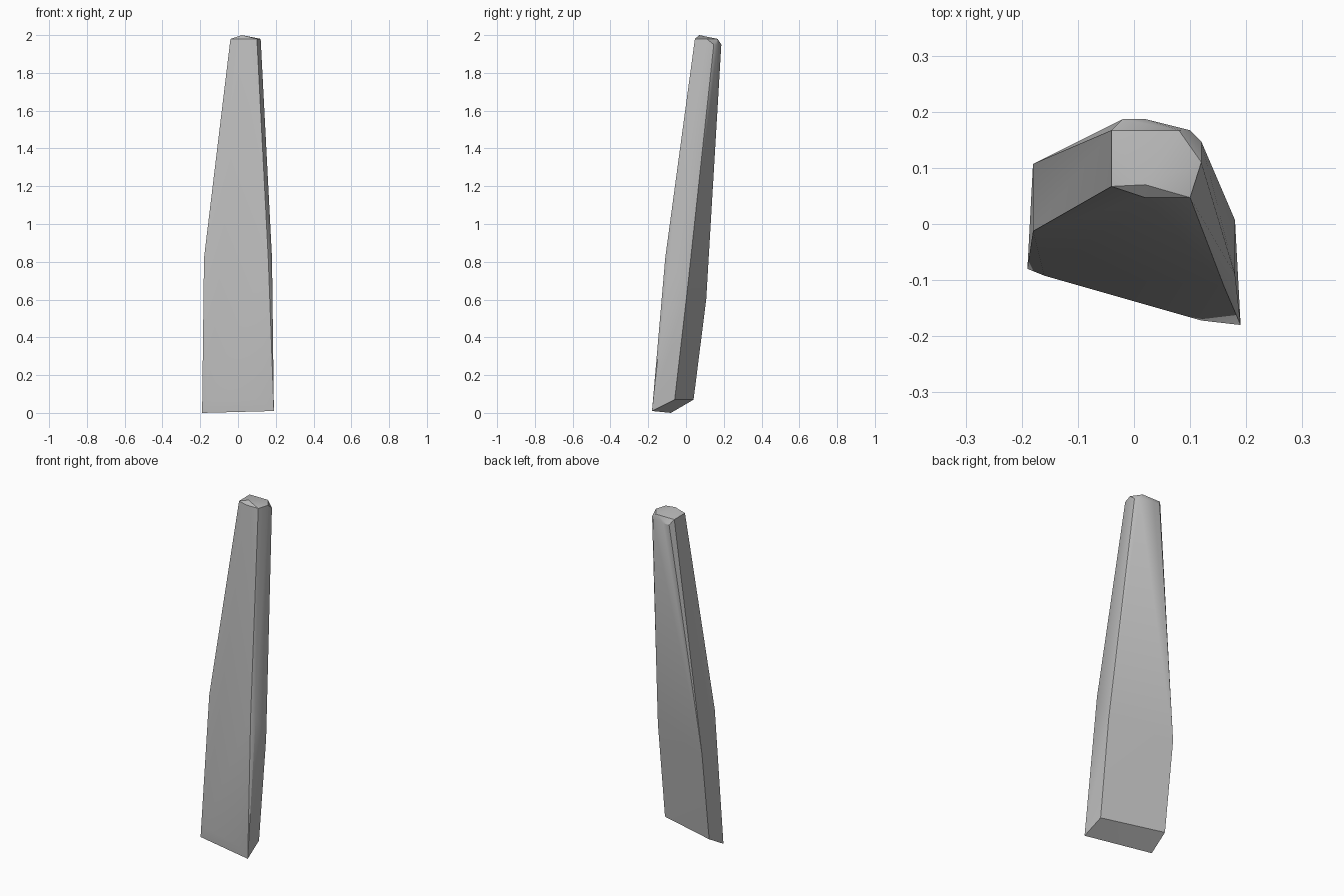
import bpy
import bmesh
import math

cube = bpy.data.objects.get("Cube")
if cube:
    bpy.data.objects.remove(cube, do_unlink=True)

# Stone colour
stone = bpy.data.materials.new("stone grey")
stone.use_nodes = True
grey = (0.5, 0.5, 0.5, 1)
stone.diffuse_color = grey
stone.node_tree.nodes["Principled BSDF"].inputs["Base Color"].default_value = grey

# Slanted foot, with a slightly swollen front edge
foot = [(-0.19, -0.08, 0), (0.19, -0.18, 0.01), (0.18, -0.06, 0.07), (-0.18, 0.04, 0.07),
        (0.12, -0.172, 0.07), (-0.16, -0.092, 0.07)]
# Widest part, with a chipped front corner
waist = [(-0.18, -0.013, 0.82), (0.16, -0.11, 0.82), (0.18, -0.09, 0.82),
         (0.18, 0.007, 0.65), (-0.18, 0.107, 0.6)]
# Chipped top, sloping down to the back
tip = [(-0.04, 0.067, 1.98), (0.02, 0.047, 1.98), (0.1, 0.047, 1.98), (0.12, 0.11, 1.98),
       (0.02, 0.07, 2.0), (0.08, 0.167, 1.98), (-0.04, 0.167, 1.98),
       (-0.02, 0.187, 1.95), (0.02, 0.187, 1.95), (0.1, 0.167, 1.95), (0.12, 0.147, 1.95)]

# Wrap the sections into one faceted slab
bm = bmesh.new()
for point in foot + waist + tip:
    bm.verts.new(point)
hull = bmesh.ops.convex_hull(bm, input=bm.verts)
loose = [v for v in bm.verts if not v.link_faces]
bmesh.ops.delete(bm, geom=loose, context="VERTS")
bmesh.ops.dissolve_limit(bm, angle_limit=math.radians(1), verts=bm.verts, edges=bm.edges)
bmesh.ops.recalc_face_normals(bm, faces=bm.faces)
mesh = bpy.data.meshes.new("standing_stone")
bm.to_mesh(mesh)
bm.free()
mesh.materials.append(stone)
slab = bpy.data.objects.new("standing_stone", mesh)
bpy.context.collection.objects.link(slab)

# Soft facets with sharp main edges
bpy.context.view_layer.objects.active = slab
slab.select_set(True)
bpy.ops.object.shade_smooth_by_angle(angle=math.radians(30))
